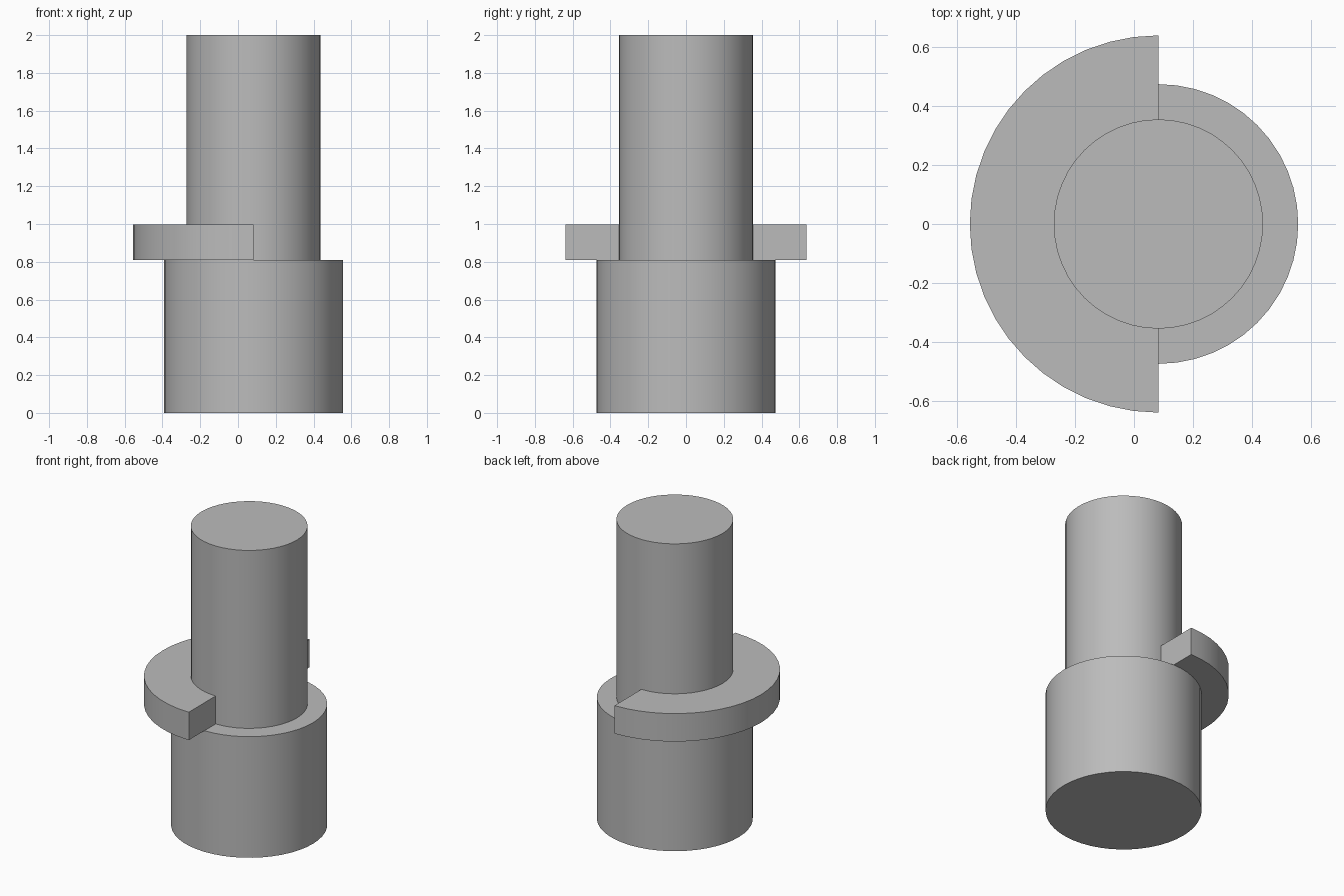
import bpy
import bmesh
from math import pi, sin, cos, radians

AXIS_X = 0.0825      # shared axis of all turned parts
SEGMENTS = 48
BASE_R, PIN_R, COLLAR_R = 0.473, 0.354, 0.638
STEP_Z, COLLAR_Z, TOP_Z = 0.81, 0.997, 2.0

if "Cube" in bpy.data.objects:
    bpy.data.objects.remove(bpy.data.objects["Cube"])

grey = bpy.data.materials.new("plain grey")
grey.use_nodes = True
colour = (0.5, 0.5, 0.5, 1)
grey.diffuse_color = colour
grey.node_tree.nodes["Principled BSDF"].inputs["Base Color"].default_value = colour


def arc(radius, start, end, steps):
    """Points on an arc around the shared axis."""
    angles = [start + (end - start) * i / steps for i in range(steps + 1)]
    return [(AXIS_X + radius * cos(a), radius * sin(a)) for a in angles]


def extrude(name, outline, bottom, top):
    """Solid with a flat outline, extruded upwards."""
    bm = bmesh.new()
    face = bm.faces.new([bm.verts.new((x, y, bottom)) for x, y in outline])
    result = bmesh.ops.extrude_face_region(bm, geom=[face], use_keep_orig=True)
    raised = [g for g in result["geom"] if isinstance(g, bmesh.types.BMVert)]
    bmesh.ops.translate(bm, verts=raised, vec=(0, 0, top - bottom))
    bmesh.ops.recalc_face_normals(bm, faces=bm.faces)
    mesh = bpy.data.meshes.new(name)
    bm.to_mesh(mesh)
    bm.free()
    mesh.materials.append(grey)
    obj = bpy.data.objects.new(name, mesh)
    bpy.context.collection.objects.link(obj)
    bpy.ops.object.select_all(action="DESELECT")
    obj.select_set(True)
    bpy.context.view_layer.objects.active = obj
    bpy.ops.object.shade_smooth_by_angle(angle=radians(30))
    return obj


def circle(radius):
    return arc(radius, 0, 2 * pi, SEGMENTS)[:-1]


# Wide base and narrower shaft
extrude("base", circle(BASE_R), 0, STEP_Z)
extrude("shaft", circle(PIN_R), STEP_Z, TOP_Z)

# Half-ring collar on the right side, resting on the base
half = SEGMENTS // 2
outer = arc(COLLAR_R, pi / 2, 3 * pi / 2, half)
inner = arc(PIN_R, 3 * pi / 2, pi / 2, half)
extrude("half_collar", outer + inner, STEP_Z, COLLAR_Z)
